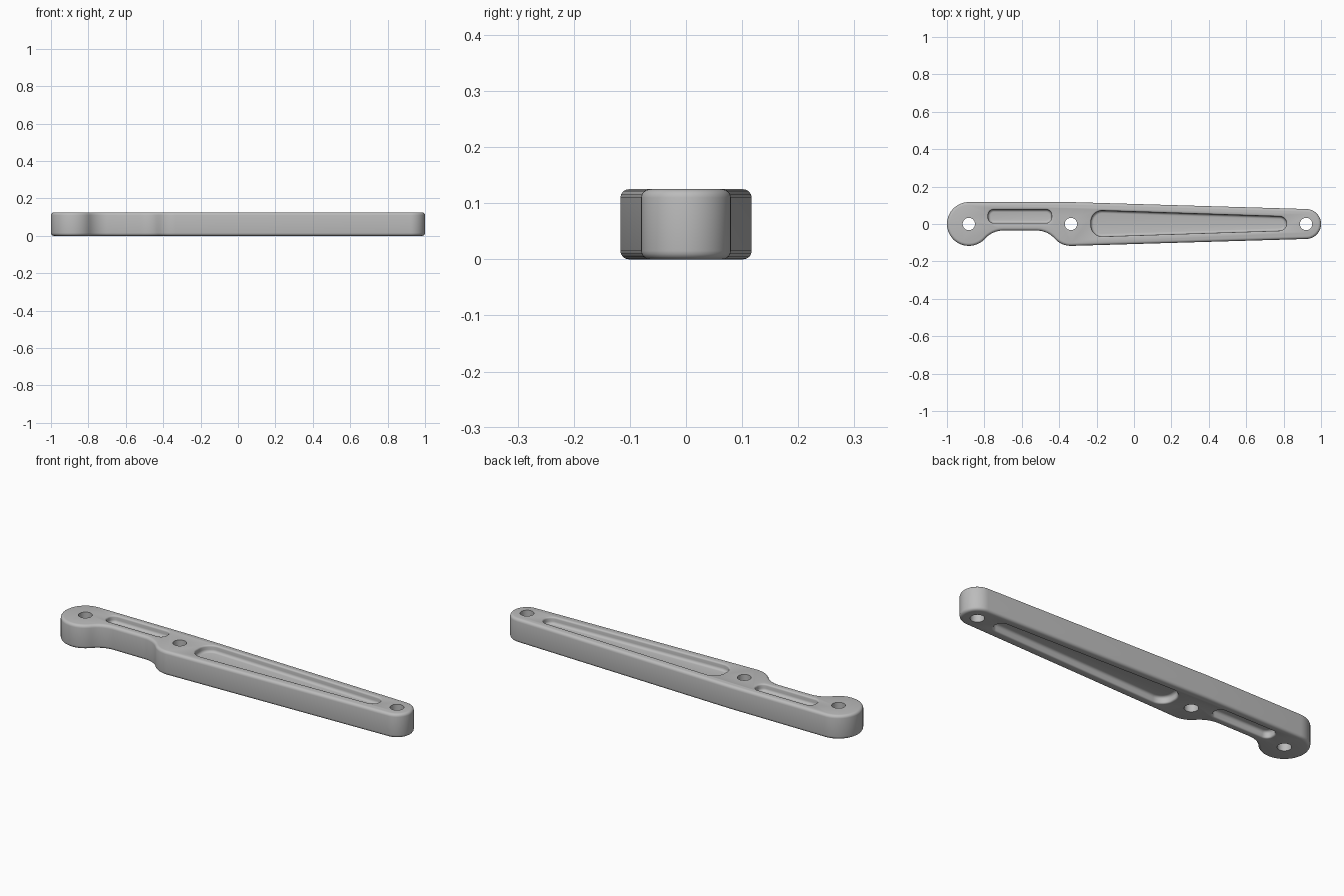
import bpy, bmesh
from math import radians, cos, sin

if "Cube" in bpy.data.objects:
    bpy.data.objects.remove(bpy.data.objects["Cube"])

HEIGHT = 0.125
POCKET_DEPTH = 0.035

metal = bpy.data.materials.new("satin_grey")
metal.use_nodes = True
grey = (0.5, 0.5, 0.5, 1)
metal.diffuse_color = grey
metal.node_tree.nodes["Principled BSDF"].inputs["Base Color"].default_value = grey


def outline(arcs):
    """Chain arcs (centre x, centre y, radius, start, end, steps) into a closed profile."""
    pts = []
    for cx, cy, r, a, b, n in arcs:
        for i in range(n + 1):
            t = radians(a + (b - a) * i / n)
            p = (cx + r * cos(t), cy + r * sin(t))
            if not pts or abs(p[0] - pts[-1][0]) + abs(p[1] - pts[-1][1]) > 0.004:
                pts.append(p)
    return pts


def prism(name, pts, z0, z1, fillet=0, rims=()):
    """Extrude a profile and round the rims lying at the given heights."""
    bm = bmesh.new()
    base = bm.faces.new([bm.verts.new((x, y, z0)) for x, y in pts])
    new = bmesh.ops.extrude_face_region(bm, geom=[base])["geom"]
    for v in new:
        if isinstance(v, bmesh.types.BMVert):
            v.co.z = z1
    bmesh.ops.recalc_face_normals(bm, faces=bm.faces)
    edges = [e for e in bm.edges
             if any(all(abs(v.co.z - z) < 1e-5 for v in e.verts) for z in rims)]
    if fillet:
        bmesh.ops.bevel(bm, geom=edges, offset=fillet, segments=4,
                        profile=0.5, affect='EDGES')
    mesh = bpy.data.meshes.new(name)
    bm.to_mesh(mesh)
    bm.free()
    mesh.materials.append(metal)
    ob = bpy.data.objects.new(name, mesh)
    bpy.context.collection.objects.link(ob)
    return ob


def cut(target, cutter):
    """Subtract the cutter from the target and discard it."""
    cutter.hide_render = True
    bpy.context.view_layer.objects.active = target
    mod = target.modifiers.new("cut", 'BOOLEAN')
    mod.operation = 'DIFFERENCE'
    mod.solver = 'EXACT'
    mod.object = cutter
    bpy.ops.object.modifier_apply(modifier=mod.name)
    bpy.data.objects.remove(cutter)


def round_square_rims(ob, radius):
    """Round the edges where a level face meets an upright wall."""
    bm = bmesh.new()
    bm.from_mesh(ob.data)
    bm.normal_update()
    edges = []
    for e in bm.edges:
        tilt = sorted(abs(f.normal.z) for f in e.link_faces)
        if len(tilt) == 2 and tilt[0] < 0.1 and tilt[1] > 0.99:
            edges.append(e)
    bmesh.ops.bevel(bm, geom=edges, offset=radius, segments=3,
                    profile=0.5, affect='EDGES')
    bm.to_mesh(ob.data)
    bm.free()


# Arm body: large boss, notched neck, pivot boss and tapering beam
END, PIVOT, TIP = -0.883, -0.337, 0.92
arm = prism("lever_arm", outline([
    (TIP, 0, 0.08, -88.3, 88.3, 28),
    (PIVOT, 0, 0.117, 88.3, 90, 1),
    (END, 0, 0.117, 90, 318.3, 36),
    (-0.70, -0.163, 0.128, 138.3, 90, 10),
    (-0.52, -0.163, 0.128, 90, 41.7, 10),
    (PIVOT, 0, 0.117, 221.7, 271.7, 10),
]), 0, HEIGHT, 0.015, (0, HEIGHT))

# Lightening pockets, sunk into both faces
neck_pocket = outline([
    (-0.47, 0.035, 0.03, -90, 0, 8), (-0.47, 0.047, 0.03, 0, 90, 8),
    (-0.75, 0.047, 0.03, 90, 180, 8), (-0.75, 0.035, 0.03, 180, 270, 8),
])
beam_pocket = outline([
    (0.778, 0.002, 0.038, -88, 88, 16),
    (-0.17, 0.011, 0.06, 88, 180, 10), (-0.17, -0.007, 0.06, 180, 272, 10),
])
top_floor = HEIGHT - POCKET_DEPTH
for profile in (neck_pocket, beam_pocket):
    for z0, z1, floor in ((top_floor, 0.3, top_floor), (-0.2, POCKET_DEPTH, POCKET_DEPTH)):
        cut(arm, prism("pocket_cutter", profile, z0, z1, 0.014, (floor,)))
round_square_rims(arm, 0.008)

# Pin holes through the three bosses
for x in (END, PIVOT, TIP):
    cut(arm, prism("hole_cutter", outline([(x, 0, 0.033, 0, 350, 35)]), -0.1, 0.3))

for ob in bpy.context.selected_objects:
    ob.select_set(False)
arm.select_set(True)
bpy.ops.object.shade_smooth_by_angle(angle=radians(35))
